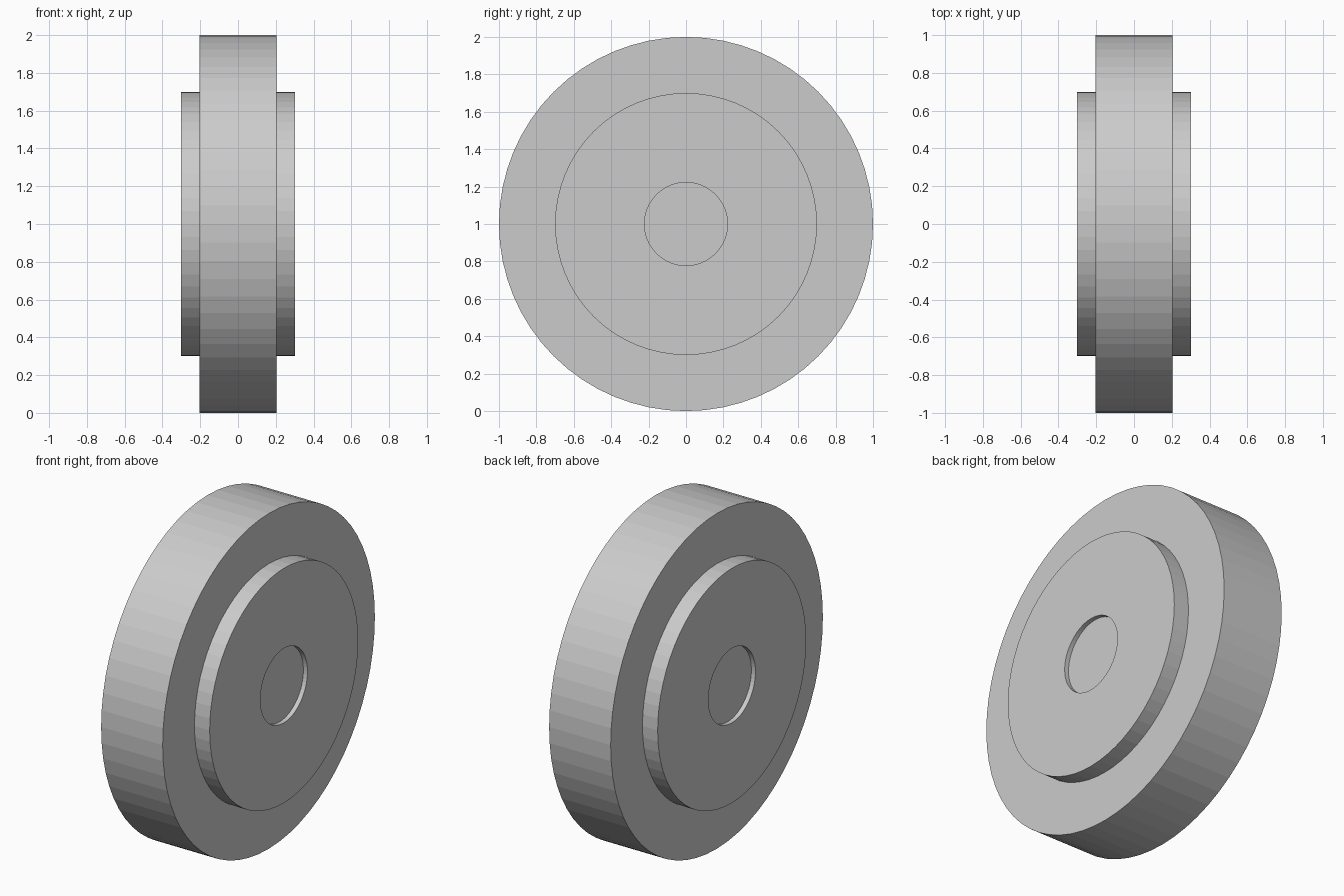
import bpy
import bmesh
from math import pi
from mathutils import Matrix, Vector

cube = bpy.data.objects.get("Cube")
if cube:
    bpy.data.objects.remove(cube, do_unlink=True)

SEGMENTS = 64
RIM_RADIUS, RIM_HALF = 1.0, 0.203
HUB_RADIUS, HUB_HALF = 0.70, 0.303
BORE_RADIUS, BORE_FLOOR = 0.222, 0.276

# One plain grey finish
grey = bpy.data.materials.new("plain_grey")
grey.use_nodes = True
colour = (0.6, 0.6, 0.6, 1)
grey.diffuse_color = colour
grey.node_tree.nodes["Principled BSDF"].inputs["Base Color"].default_value = colour


def lathe(name, profile):
    """Spin (x, radius) points about the x axis into a solid."""
    bm = bmesh.new()
    verts = [bm.verts.new((x, 0, r)) for x, r in profile]
    edges = [bm.edges.new(pair) for pair in zip(verts, verts[1:])]
    bmesh.ops.spin(bm, geom=verts + edges, cent=(0, 0, 0), axis=(1, 0, 0),
                   angle=2 * pi, steps=SEGMENTS)
    bmesh.ops.remove_doubles(bm, verts=bm.verts, dist=0.0001)
    # Close the flat ends of the solid
    bmesh.ops.holes_fill(bm, edges=[e for e in bm.edges if e.is_boundary], sides=0)
    bmesh.ops.recalc_face_normals(bm, faces=bm.faces)
    bmesh.ops.transform(bm, verts=bm.verts,
                        matrix=Matrix.Translation(Vector((0, 0, RIM_RADIUS))))
    mesh = bpy.data.meshes.new(name)
    bm.to_mesh(mesh)
    bm.free()
    mesh.materials.append(grey)
    obj = bpy.data.objects.new(name, mesh)
    bpy.context.collection.objects.link(obj)
    return obj


# Wheel profile: recessed bore, raised hub and wide rim, mirrored across x
half = [
    (BORE_FLOOR, BORE_RADIUS),
    (HUB_HALF, BORE_RADIUS),
    (HUB_HALF, HUB_RADIUS),
    (RIM_HALF, HUB_RADIUS),
    (RIM_HALF, RIM_RADIUS),
]
lathe("wheel", half + [(-x, r) for x, r in reversed(half)])
